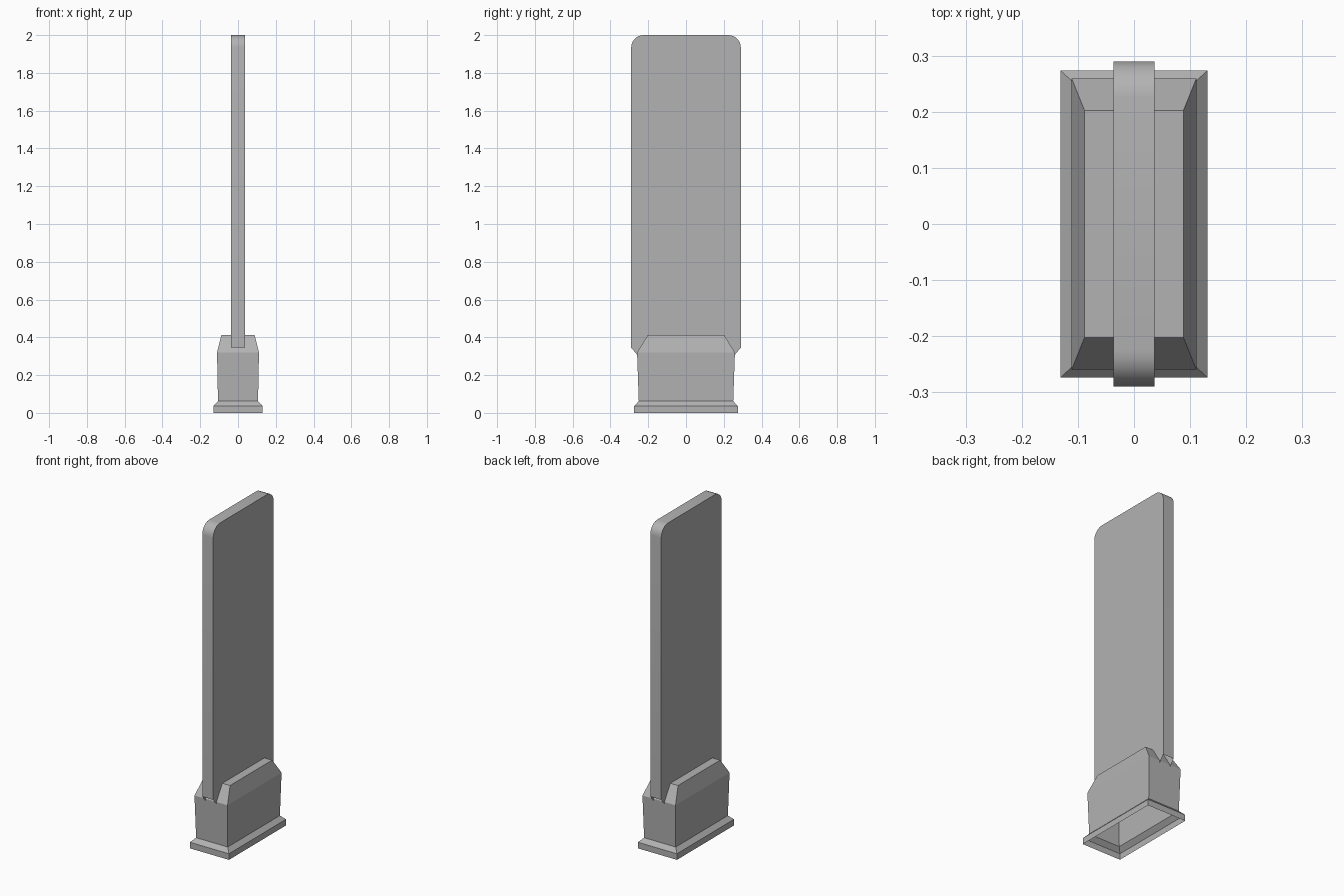
import bpy, bmesh, math

if "Cube" in bpy.data.objects:
    bpy.data.objects.remove(bpy.data.objects["Cube"])

grey = bpy.data.materials.new("mid_grey")
grey.diffuse_color = (0.45, 0.45, 0.45, 1)
grey.use_nodes = True
grey.node_tree.nodes["Principled BSDF"].inputs["Base Color"].default_value = grey.diffuse_color


def add_object(name, bm):
    bmesh.ops.recalc_face_normals(bm, faces=bm.faces[:])
    mesh = bpy.data.meshes.new(name)
    bm.to_mesh(mesh)
    bm.free()
    mesh.materials.append(grey)
    obj = bpy.data.objects.new(name, mesh)
    bpy.context.collection.objects.link(obj)
    return obj


# Hollow socket base, lofted from rectangular sections: half width, half depth, height
sections = [(0.131, 0.274, 0.0), (0.131, 0.274, 0.037), (0.106, 0.25, 0.062),
            (0.111, 0.259, 0.32), (0.088, 0.202, 0.412)]
bm = bmesh.new()
rings = [[bm.verts.new((sx * hx, sy * hy, z))
          for sx, sy in ((-1, -1), (1, -1), (1, 1), (-1, 1))]
         for hx, hy, z in sections]
for low, high in zip(rings, rings[1:]):
    for i in range(4):
        j = (i + 1) % 4
        bm.faces.new((low[i], low[j], high[j], high[i]))
bm.faces.new(rings[-1])
add_object("socket_base", bm)

# Upright panel: half outline with slanted foot and rounded top, mirrored and extruded
half_t, half_w, top, radius, steps = 0.0365, 0.29, 2.0, 0.065, 6
half = [(0.252, 0.30), (half_w, 0.345)]
for i in range(steps + 1):
    a = math.pi / 2 * i / steps
    half.append((half_w - radius + radius * math.cos(a),
                 top - radius + radius * math.sin(a)))
outline = half + [(-y, z) for y, z in reversed(half)]
bm = bmesh.new()
face = bm.faces.new([bm.verts.new((-half_t, y, z)) for y, z in outline])
ext = bmesh.ops.extrude_face_region(bm, geom=[face])
bmesh.ops.translate(bm, vec=(2 * half_t, 0, 0),
                    verts=[v for v in ext["geom"] if isinstance(v, bmesh.types.BMVert)])
# The extrusion may drop the start face, so close that side again if needed
left = [f for f in bm.faces if f.calc_center_median().x < -half_t * 0.9]
if not left:
    bmesh.ops.holes_fill(bm, edges=[e for e in bm.edges if e.is_boundary], sides=0)
bmesh.ops.recalc_face_normals(bm, faces=bm.faces[:])
# The foot of the panel is open where it enters the socket
bmesh.ops.delete(bm, geom=[f for f in bm.faces if f.calc_center_median().z < 0.345],
                 context='FACES')
panel = add_object("upright_panel", bm)

# Smooth the rounded corners only
bpy.context.view_layer.objects.active = panel
panel.select_set(True)
bpy.ops.object.shade_smooth_by_angle(angle=math.radians(30))
